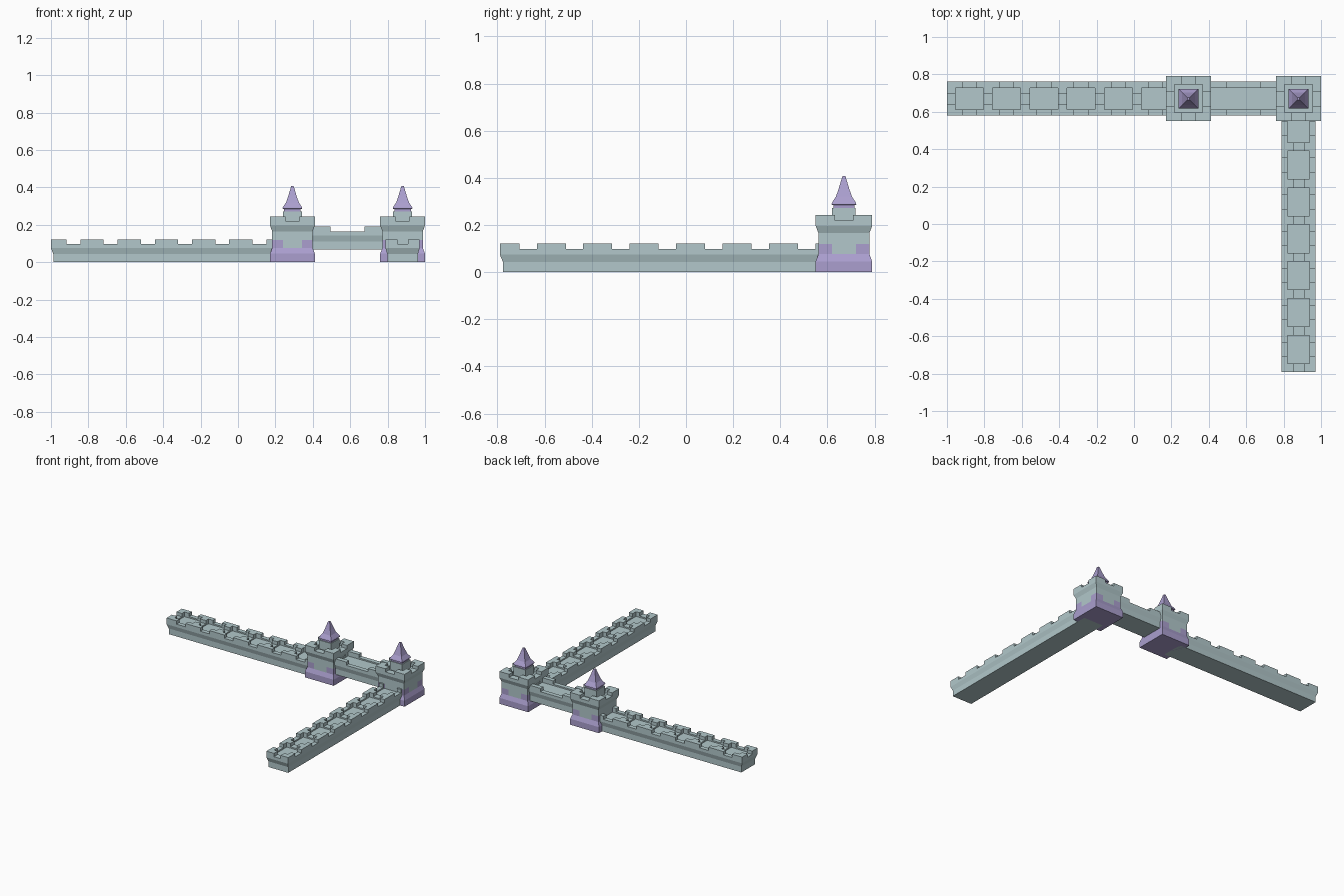
import bpy, math

if "Cube" in bpy.data.objects:
    bpy.data.objects.remove(bpy.data.objects["Cube"])

def material(name, rgb):
    m = bpy.data.materials.new(name)
    m.diffuse_color = (*rgb, 1)
    m.use_nodes = True
    m.node_tree.nodes["Principled BSDF"].inputs["Base Color"].default_value = m.diffuse_color
    return m

STONE = material("pale stone", (0.445, 0.575, 0.595))
PURPLE = material("lavender", (0.405, 0.345, 0.62))


class Builder:
    """Collects faces of one part and turns them into an object."""
    def __init__(self):
        self.verts, self.faces = [], []

    def face(self, pts):
        n = len(self.verts)
        self.verts += pts
        self.faces.append(list(range(n, n + len(pts))))

    def loft(self, rings, split=None, bottom=True, top=False):
        # stack of rectangles (half_u, half_v, z), sides optionally split at +-split
        loops = []
        for hu, hv, z in rings:
            s = [-1, 1] if split is None else [-1, -split / hu, split / hu, 1]
            loop = [(t * hu, -hv, z) for t in s[:-1]]
            loop += [(hu, t * hv, z) for t in s[:-1]]
            loop += [(-t * hu, hv, z) for t in s[:-1]]
            loop += [(-hu, -t * hv, z) for t in s[:-1]]
            loops.append(loop)
        for a, b in zip(loops, loops[1:]):
            n = len(a)
            for i in range(n):
                j = (i + 1) % n
                self.face([a[i], a[j], b[j], b[i]])
        if bottom:
            self.face(loops[0][::-1])
        if top:
            self.face(loops[-1])

    def parapet(self, hu, hv, centres, pit, notch, rim, z):
        # stepped top: sunken pits, notched on all four sides
        pu, pv = pit
        nu, nv = notch
        us = [-hu, hu]
        for c in centres:
            us += [c - pu, c - nu, c + nu, c + pu]
        us = sorted(set(round(u, 5) for u in us))
        vs = [-hv, -pv, -nv, nv, pv, hv]
        floor, low, high = z

        def height(i, j):
            if not (0 <= i < len(us) - 1 and 0 <= j < len(vs) - 1):
                return rim
            u, v = (us[i] + us[i + 1]) / 2, (vs[j] + vs[j + 1]) / 2
            if abs(v) < pv and any(abs(u - c) < pu for c in centres):
                return floor
            if abs(v) < nv or any(abs(u - c) < nu for c in centres):
                return low
            return high

        for i in range(len(us)):
            for j in range(len(vs)):
                h = height(i, j)
                if i < len(us) - 1 and j < len(vs) - 1:
                    u0, u1, v0, v1 = us[i], us[i + 1], vs[j], vs[j + 1]
                    self.face([(u0, v0, h), (u1, v0, h), (u1, v1, h), (u0, v1, h)])
                if j < len(vs) - 1:
                    a = height(i - 1, j)
                    if a != h:
                        u, v0, v1 = us[i], vs[j], vs[j + 1]
                        self.face([(u, v0, h), (u, v1, h), (u, v1, a), (u, v0, a)])
                if i < len(us) - 1:
                    a = height(i, j - 1)
                    if a != h:
                        v, u0, u1 = vs[j], us[i], us[i + 1]
                        self.face([(u0, v, a), (u1, v, a), (u1, v, h), (u0, v, h)])

    def finish(self, name, loc, angle=0, rule=None, mats=(STONE,)):
        me = bpy.data.meshes.new(name)
        me.from_pydata(self.verts, [], self.faces)
        for m in mats:
            me.materials.append(m)
        if rule:
            for p in me.polygons:
                p.material_index = rule(p.center)
        ob = bpy.data.objects.new(name, me)
        ob.location = loc
        ob.rotation_euler.z = angle
        bpy.context.collection.objects.link(ob)


def wall(name, loc, hu, centres, angle=0, pit=0.075, notch=0.037):
    b = Builder()
    hv = 0.091
    b.loft([(hu - 0.013, hv - 0.009, 0), (hu - 0.013, hv - 0.009, 0.043),
            (hu, hv, 0.075)])
    b.parapet(hu, hv, centres, (pit, 0.058), (notch, 0.028), 0.075,
              (0.087, 0.097, 0.122))
    b.finish(name, loc, angle)


def wall_run(name, first, step, count):
    span = step * (count - 1)
    return span / 2 + 0.12, [k * step - span / 2 for k in range(count)], first + span / 2


Y = 0.67          # line of the towers
TOWERS = {"gate_tower": 0.291, "corner_tower": 0.88}

# long walls
hu, cs, mid = wall_run("side", -0.88, 0.199, 6)
wall("back_wall", (mid, Y, 0), hu, cs)
hu, cs, mid = wall_run("side", -0.67, 0.197, 7)
wall("side_wall", (0.88, mid, 0), hu, cs, math.pi / 2)

# raised bridge between the towers
wall("bridge", (0.586, Y, 0.068), 0.235, [0], 0, 0.18, 0.091)


def tower_colour(c):
    corner = min(abs(c.x), abs(c.y)) > 0.05
    return 1 if c.z < 0.075 or (c.z < 0.118 and corner) else 0


for name, x in TOWERS.items():
    # tower body with purple foot, corner stones and crenellated top
    b = Builder()
    b.loft([(0.12, 0.12, 0), (0.12, 0.12, 0.045), (0.108, 0.108, 0.076),
            (0.108, 0.108, 0.119), (0.108, 0.108, 0.165), (0.12, 0.12, 0.196)],
           split=0.051)
    b.parapet(0.12, 0.12, [0], (0.075, 0.075), (0.038, 0.038), 0.196,
              (0.207, 0.219, 0.243))
    b.finish(name, (x, Y, 0), 0, tower_colour, (STONE, PURPLE))

    # small turret
    b = Builder()
    b.loft([(0.05, 0.05, 0.2), (0.05, 0.05, 0.272)], top=True)
    b.finish(name + "_turret", (x, Y, 0))

    # concave spire roof
    b = Builder()
    b.loft([(0.044, 0.044, 0.27), (0.044, 0.044, 0.284), (0.053, 0.053, 0.286),
            (0.051, 0.051, 0.294), (0.034, 0.034, 0.32), (0.022, 0.022, 0.355),
            (0.008, 0.008, 0.402), (0.006, 0.006, 0.407)], top=True)
    b.finish(name + "_spire", (x, Y, 0), mats=(PURPLE,))
